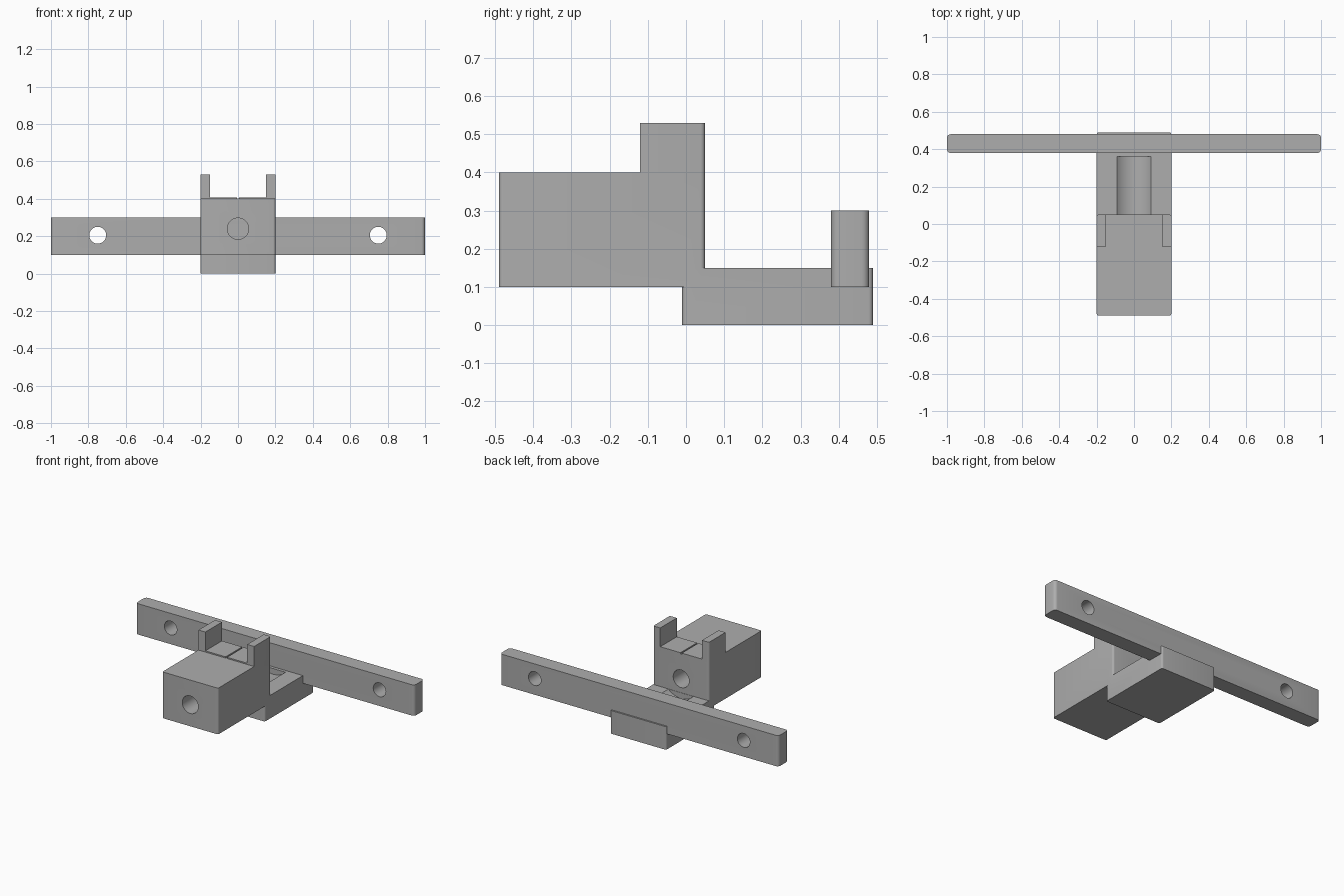
import bpy
import bmesh
import math
from mathutils import Matrix

cube = bpy.data.objects.get("Cube")
if cube:
    bpy.data.objects.remove(cube)

grey = bpy.data.materials.new("plain grey")
grey.use_nodes = True
grey.diffuse_color = (0.42, 0.42, 0.42, 1)
grey.node_tree.nodes["Principled BSDF"].inputs["Base Color"].default_value = grey.diffuse_color


def finish(name, bm):
    mesh = bpy.data.meshes.new(name)
    bm.to_mesh(mesh)
    bm.free()
    mesh.materials.append(grey)
    obj = bpy.data.objects.new(name, mesh)
    bpy.context.collection.objects.link(obj)
    return obj


def block(name, low, high, radius=0, rule=lambda p: True):
    """Box whose upright edges chosen by the rule are rounded."""
    bm = bmesh.new()
    bmesh.ops.create_cube(bm, size=1)
    for v in bm.verts:
        v.co = [(a + b) / 2 + c * (b - a) for a, b, c in zip(low, high, v.co)]
    if radius:
        upright = [e for e in bm.edges
                   if abs(e.verts[0].co.z - e.verts[1].co.z) > 0.01 and rule(e.verts[0].co)]
        bmesh.ops.bevel(bm, geom=upright, offset=radius, segments=5, profile=0.5, affect='EDGES')
    return finish(name, bm)


def rod(name, radius, x, z, y0, y1):
    """Cylinder running along y, used as a drill."""
    bm = bmesh.new()
    turn = Matrix.Translation((x, (y0 + y1) / 2, z)) @ Matrix.Rotation(math.pi / 2, 4, 'X')
    bmesh.ops.create_cone(bm, cap_ends=True, segments=64, radius1=radius, radius2=radius,
                          depth=y1 - y0, matrix=turn)
    return finish(name, bm)


def combine(obj, tool, operation):
    mod = obj.modifiers.new(operation, 'BOOLEAN')
    mod.object, mod.operation, mod.solver = tool, operation, 'EXACT'
    bpy.context.view_layer.objects.active = obj
    bpy.ops.object.modifier_apply(modifier=mod.name)
    bpy.data.objects.remove(tool)


def shade(obj):
    bpy.ops.object.select_all(action='DESELECT')
    obj.select_set(True)
    bpy.context.view_layer.objects.active = obj
    bpy.ops.object.shade_smooth_by_angle(angle=math.radians(30))


# Raised housing joined to the low foot, with a through bore and a trough
housing = block("housing", (-0.2, -0.49, 0.1), (0.2, 0.05, 0.4), 0.012)
combine(housing, block("foot", (-0.2, -0.01, 0), (0.2, 0.49, 0.15), 0.012), 'UNION')
combine(housing, rod("bore", 0.057, 0, 0.24, -0.6, 0.2), 'DIFFERENCE')
combine(housing, rod("trough", 0.127, 0, 0.24, 0.052, 0.36), 'DIFFERENCE')
shade(housing)

# Upright prongs and the thin pads between them, split by a narrow slit
for side, s in (("left", 1), ("right", -1)):
    xs = sorted((0.15 * s, 0.2 * s))
    prong = block(side + "_prong", (xs[0], -0.12, 0.4), (xs[1], 0.05, 0.53),
                  0.012, lambda p: abs(p.x) > 0.19 and p.y > 0)
    shade(prong)
    xs = sorted((0.005 * s, 0.15 * s))
    block(side + "_pad", (xs[0], -0.12, 0.4), (xs[1], 0.05, 0.408))

# Long cross bar with a mounting hole near each end
bar = block("cross_bar", (-1, 0.38, 0.1), (1, 0.48, 0.3), 0.02)
for x in (-0.75, 0.75):
    combine(bar, rod("mounting_hole", 0.045, x, 0.205, 0.3, 0.6), 'DIFFERENCE')
shade(bar)
